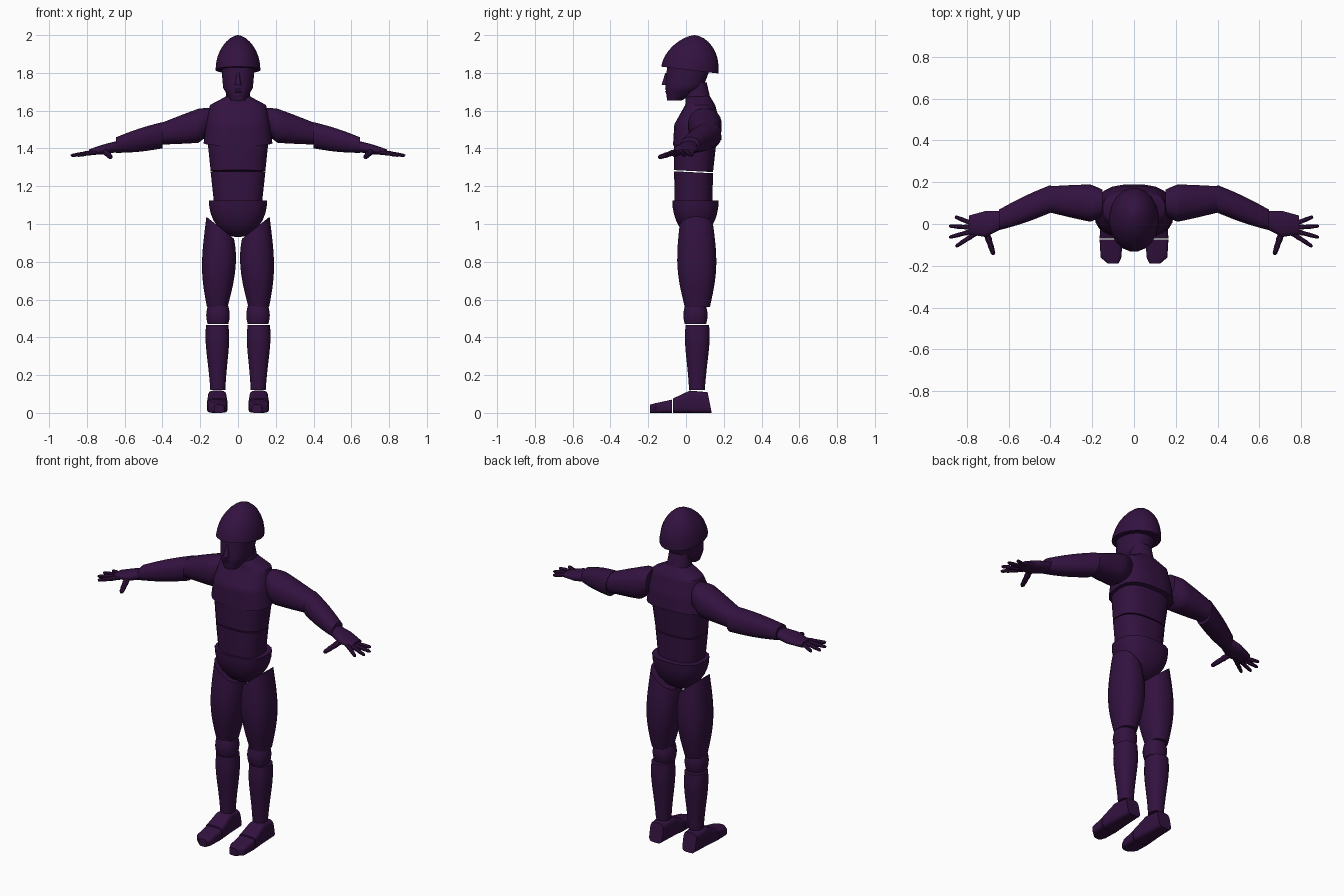
import bpy
import bmesh
import math
from mathutils import Vector

if "Cube" in bpy.data.objects:
    bpy.data.objects.remove(bpy.data.objects["Cube"], do_unlink=True)

plum = bpy.data.materials.new("dark plum")
plum.use_nodes = True
plum.diffuse_color = (0.033, 0.006, 0.051, 1)
shader = plum.node_tree.nodes["Principled BSDF"]
shader.inputs["Base Color"].default_value = plum.diffuse_color
shader.inputs["Roughness"].default_value = 0.7

X, Y, Z = Vector((1, 0, 0)), Vector((0, 1, 0)), Vector((0, 0, 1))
# Section directions (u, v) and travel direction (w) for each loft axis
FRAMES = {"x": (Y, Z, X), "y": (X, Z, Y), "z": (X, Y, Z)}
parts = []


def section(bm, frame, centre, radius_u, radius_v, power=2, tilt_u=0, tilt_v=0, sides=20):
    """Add a ring of vertices: an ellipse that turns boxier as the power rises."""
    u, v, w = frame
    ring = []
    for i in range(sides):
        angle = math.tau * (i + 0.5) / sides
        c, s = math.cos(angle), math.sin(angle)
        du = math.copysign(abs(c) ** (2 / power), c) * radius_u
        dv = math.copysign(abs(s) ** (2 / power), s) * radius_v
        offset = u * du + v * dv + w * (tilt_u * du + tilt_v * dv)
        ring.append(bm.verts.new(centre + offset))
    return ring


def finish(name, bm, rings, side=1):
    """Bridge the rings, cap both ends, mirror if needed and create the object."""
    for low, high in zip(rings, rings[1:]):
        for i, vert in enumerate(low):
            bm.faces.new((low[i - 1], vert, high[i], high[i - 1]))
    bm.faces.new(rings[0])
    bm.faces.new(rings[-1])
    for vert in bm.verts:
        vert.co.x *= side
    bmesh.ops.recalc_face_normals(bm, faces=bm.faces)
    mesh = bpy.data.meshes.new(name)
    bm.to_mesh(mesh)
    bm.free()
    mesh.materials.append(plum)
    obj = bpy.data.objects.new(name, mesh)
    bpy.context.collection.objects.link(obj)
    parts.append(obj)


def loft(name, axis, stations, side=1, power=2.3, bulge=0, peak=1, tilt_u=0, tilt_v=0, steps=6):
    """Stations: position, centre u, centre v, radius u, radius v. Tilt grows to the last one."""
    u, v, w = FRAMES[axis]
    bm = bmesh.new()
    rings = []
    spans = len(stations) - 1
    for k in range(spans * steps + 1):
        index = min(k // steps, spans - 1)
        f = k / steps - index
        pos, cu, cv, ru, rv = (a + (b - a) * f for a, b in zip(stations[index], stations[index + 1]))
        t = k / (spans * steps)
        swell = bulge * math.sin(math.pi * t ** peak)
        rings.append(section(bm, (u, v, w), u * cu + v * cv + w * pos, ru + swell, rv + swell,
                             power, tilt_u * t ** 4, tilt_v * t ** 4))
    finish(name, bm, rings, side)


def dome(name, base, tip, radius_x, radius_y, power=2, tilt=0, taper=1.2, steps=9):
    """A rounded cap from its open rim at base to its pole at tip."""
    bm = bmesh.new()
    rings = []
    for k in range(steps):
        angle = math.pi / 2 * k / (steps - 0.8)
        width = math.cos(angle) ** taper
        centre = Vector(base).lerp(Vector(tip), math.sin(angle))
        rings.append(section(bm, FRAMES["z"], centre, radius_x * width, radius_y * width,
                             power, 0, tilt * (1 - k / steps) ** 2))
    finish(name, bm, rings)


def digit(name, start, end, radius, side, steps=12):
    """A slightly tapering finger with two knuckles."""
    start, end = Vector(start), Vector(end)
    w = (end - start).normalized()
    u = w.cross(Z).normalized()
    bm = bmesh.new()
    rings = []
    for k in range(steps + 1):
        t = k / steps
        r = radius * (1 - 0.3 * t) * (1 - 0.12 * abs(math.sin(3 * math.pi * t)))
        if k == steps:
            r *= 0.5
        rings.append(section(bm, (u, u.cross(w), w), start.lerp(end, t), r, r, sides=8))
    finish(name, bm, rings, side)


# Helmet, with the rim dipping towards the back
dome("helmet", (0, 0.02, 1.815), (0, 0.045, 2), 0.12, 0.153, tilt=-0.12)

# Head, face and neck
loft("head", "z", [(1.655, 0, -0.06, 0.04, 0.04),
                   (1.72, 0, -0.01, 0.075, 0.095),
                   (1.85, 0, 0.02, 0.09, 0.12)], bulge=0.004)
loft("nose", "z", [(1.735, 0, -0.1, 0.018, 0.03),
                   (1.8, 0, -0.09, 0.008, 0.02)])
for label, height in (("lower_lip", 1.695), ("upper_lip", 1.71)):
    loft(label, "z", [(height, 0, -0.09, 0.02, 0.016),
                      (height + 0.01, 0, -0.09, 0.02, 0.016)], bulge=0.005)
loft("neck", "z", [(1.62, 0, 0.07, 0.07, 0.07),
                   (1.75, 0, 0.05, 0.06, 0.06)])

# Torso in overlapping segments
loft("chest", "z", [(1.68, 0, 0.065, 0.055, 0.06),
                    (1.63, 0, 0.075, 0.15, 0.08),
                    (1.53, 0, 0.06, 0.17, 0.123),
                    (1.43, 0, 0.06, 0.183, 0.13)], power=2.7, tilt_v=0.12)
loft("upper_abdomen", "z", [(1.46, 0, 0.05, 0.165, 0.115),
                            (1.28, 0, 0.04, 0.146, 0.104)], power=2.7, tilt_v=-0.05)
loft("lower_abdomen", "z", [(1.09, 0, 0.04, 0.126, 0.1),
                            (1.274, 0, 0.04, 0.146, 0.104)], power=2.7, tilt_v=-0.05)
dome("pelvis", (0, 0.05, 1.125), (0, 0.05, 0.93), 0.156, 0.124, power=2.6, taper=1)

for label, side in (("left", 1), ("right", -1)):
    # Leg, with the hip joint cut on a slant
    loft(label + "_thigh", "z", [(0.56, 0.11, 0.06, 0.055, 0.067),
                                 (0.98, 0.094, 0.055, 0.074, 0.09)], side, bulge=0.025, tilt_u=0.8, steps=12)
    loft(label + "_knee", "z", [(0.47, 0.106, 0.05, 0.055, 0.057),
                                (0.565, 0.106, 0.05, 0.055, 0.057)], side, bulge=0.008)
    loft(label + "_shin", "z", [(0.12, 0.107, 0.058, 0.04, 0.042),
                                (0.465, 0.11, 0.06, 0.06, 0.063)], side, bulge=0.008, peak=2, steps=10)
    loft(label + "_foot", "y", [(-0.07, 0.11, 0.038, 0.055, 0.038),
                                (0.02, 0.11, 0.059, 0.05, 0.059),
                                (0.125, 0.11, 0.055, 0.043, 0.055)], side, power=4.5, tilt_v=-0.2)
    loft(label + "_toe", "y", [(-0.19, 0.1, 0.022, 0.025, 0.022),
                               (-0.16, 0.11, 0.026, 0.05, 0.026),
                               (-0.075, 0.11, 0.035, 0.055, 0.035)], side, power=4.5)

    # Arm, curving forward towards the hand
    loft(label + "_upper_arm", "x", [(0.15, 0.1, 1.545, 0.065, 0.07),
                                     (0.21, 0.1, 1.52, 0.085, 0.086),
                                     (0.405, 0.118, 1.478, 0.063, 0.058)], side, bulge=0.005)
    loft(label + "_forearm", "x", [(0.4, 0.12, 1.47, 0.067, 0.07),
                                   (0.645, 0.02, 1.418, 0.05, 0.042)], side, bulge=0.006)
    loft(label + "_palm", "x", [(0.64, 0.017, 1.41, 0.045, 0.03),
                                (0.71, 0, 1.395, 0.063, 0.027),
                                (0.79, -0.004, 1.38, 0.045, 0.015)], side)

    # Fingers fan out from the middle of the palm
    for i in range(4):
        angle = math.radians(22 - 18.5 * i)
        fan = Vector((math.cos(angle), math.sin(angle), -0.15))
        hub = Vector((0.72, -0.02, 1.387))
        reach = 0.17 - 0.007 * (i - 1.8) ** 2
        digit(f"{label}_finger_{i + 1}", hub + fan * 0.04, hub + fan * reach, 0.0145, side)
    digit(label + "_thumb", (0.708, -0.035, 1.388), (0.672, -0.146, 1.352), 0.019, side)

# Smooth shading that keeps hard edges
bpy.ops.object.select_all(action="DESELECT")
for obj in parts:
    obj.select_set(True)
bpy.context.view_layer.objects.active = parts[0]
bpy.ops.object.shade_smooth_by_angle(angle=math.radians(35))
